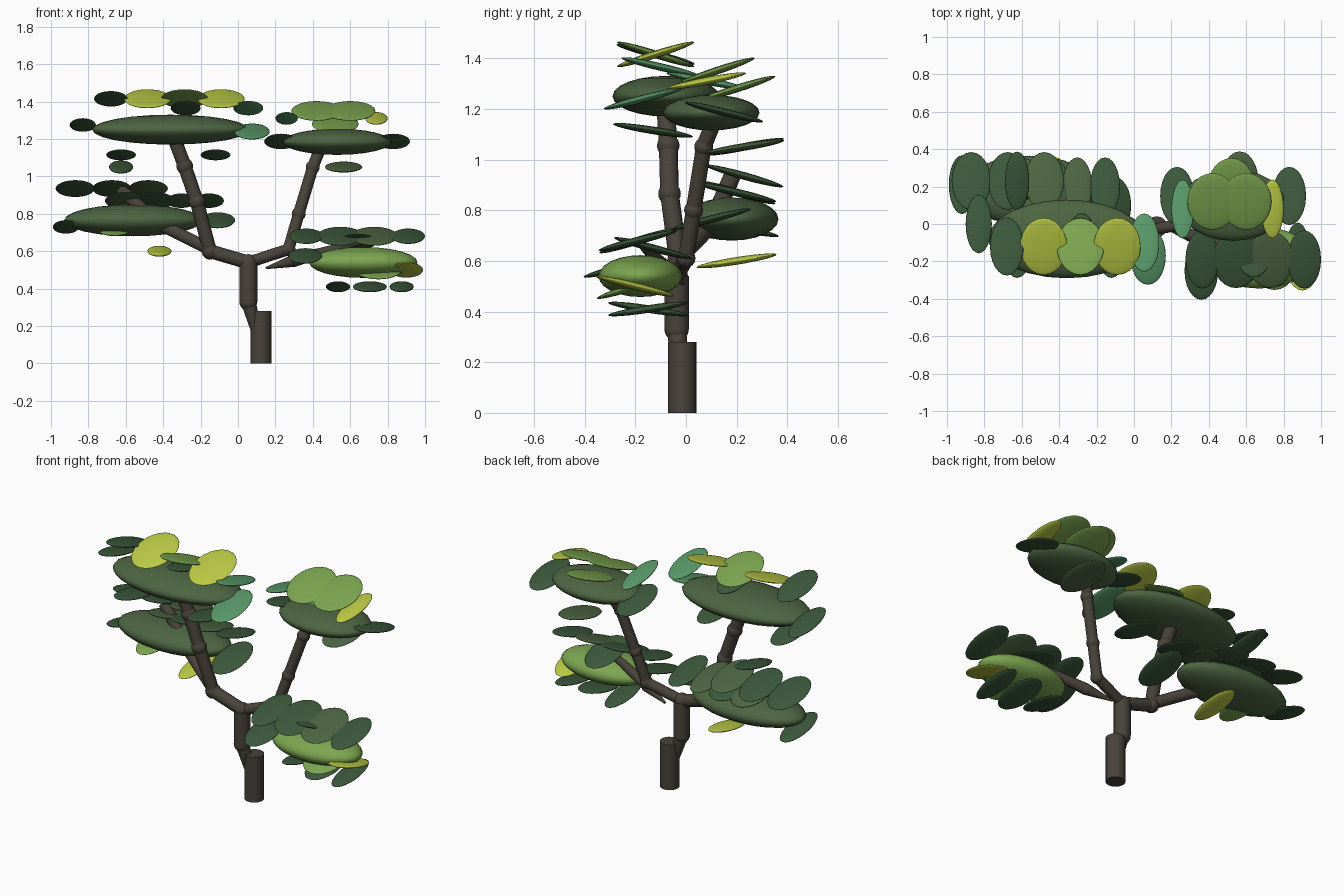
import bpy, math
from mathutils import Vector

COL = {
    "bark": (0.065, 0.055, 0.042), "dark": (0.045, 0.10, 0.045), "olive": (0.075, 0.13, 0.055),
    "green": (0.20, 0.38, 0.08), "yellow": (0.50, 0.60, 0.06), "teal": (0.10, 0.32, 0.14),
}
MATS = {}
for key, c in COL.items():
    MATS[key] = bpy.data.materials.new(key)
    MATS[key].diffuse_color = (*c, 1)


def finish(name, col):
    o = bpy.context.object
    o.name = name
    o.data.materials.append(MATS[col])
    bpy.ops.object.shade_smooth_by_angle()
    return o


def blob(name, loc, size, col, tilt=0):
    bpy.ops.mesh.primitive_uv_sphere_add(segments=24, ring_count=12, radius=0.5, location=loc)
    o = finish(name, col)
    o.scale = size
    o.rotation_euler.x = math.radians(tilt)


def rod(name, a, b, r1, r2):
    a, b = Vector(a), Vector(b)
    d = b - a
    bpy.ops.mesh.primitive_cone_add(vertices=16, radius1=r1, radius2=r2, depth=d.length, location=(a + b) / 2)
    finish(name, "bark").rotation_euler = d.to_track_quat('Z', 'Y').to_euler()


def limb(name, r, pts, joint=2.4):
    """Chain of rods with a round joint at every bend."""
    for a, b in zip(pts, pts[1:]):
        rod(name, a, b, r, r)
        blob(name + "_joint", a, (r * joint,) * 3, "bark")


# trunk: stub, lean and upright neck
knee, fork = (0.055, -0.037, 0.33), (0.055, -0.037, 0.54)
rod("trunk_base", (0.122, -0.015, 0), (0.122, -0.015, 0.28), 0.056, 0.056)
rod("trunk_lean", (0.11, -0.02, 0.13), knee, 0.025, 0.04)
limb("trunk_neck", 0.048, [knee, fork], 2)

# branches
limb("left_branch", 0.037, [fork, (-0.15, -0.03, 0.6), (-0.22, -0.065, 0.865), (-0.285, -0.07, 1.055), (-0.34, -0.08, 1.2)])
limb("right_branch", 0.031, [fork, (0.27, 0, 0.61), (0.325, 0.03, 0.8), (0.4, 0.07, 1.05), (0.44, 0.11, 1.15)])
limb("low_left_branch", 0.034, [(-0.15, -0.03, 0.61), (-0.42, 0.1, 0.745), (-0.63, 0.18, 0.93)], 2)
rod("low_right_branch", (0.15, -0.01, 0.51), (0.3, -0.06, 0.55), 0.006, 0.034)
rod("low_right_branch", (0.3, -0.06, 0.55), (0.72, -0.18, 0.67), 0.034, 0.015)

# foliage: each pad has a centre, a size and rows of leaf discs.
# A row is spread evenly over x0..x1 at y, z with leaf width w.
# The sign is the tilt direction, a trailing ! marks a wide leaf.
PADS = {
    "upper_left": ((-0.36, -0.08, 1.25), (0.84, 0.42, 0.16), "olive", [
        (-0.68, -0.09, -0.12, 1.415, 0.18, "-dark +yellow! -green! +yellow!"),
        (-0.28, 0.055, -0.1, 1.365, 0.16, "-dark -teal"),
        (-0.83, -0.83, 0.0, 1.275, 0.14, "-dark"),
        (0.075, 0.075, -0.17, 1.24, 0.19, "+teal"),
        (-0.625, -0.12, -0.13, 1.115, 0.16, "-dark -dark")]),
    "upper_right": ((0.53, 0.1, 1.185), (0.58, 0.38, 0.14), "olive", [
        (0.42, 0.6, 0.12, 1.35, 0.27, "+green +green"),
        (0.26, 0.74, 0.08, 1.31, 0.12, "-teal +yellow"),
        (0.52, 0.52, 0.2, 1.28, 0.25, "+green"),
        (0.23, 0.83, 0.15, 1.187, 0.18, "-dark -dark"),
        (0.565, 0.565, 0.23, 1.05, 0.2, "+olive")]),
    "lower_left": ((-0.56, 0.18, 0.765), (0.74, 0.37, 0.17), "olive", [
        (-0.625, -0.625, 0.23, 1.05, 0.13, "+dark"),
        (-0.87, -0.48, 0.23, 0.935, 0.21, "-dark -dark -olive"),
        (-0.6, -0.155, 0.2, 0.87, 0.16, "-olive! -dark! -olive -dark"),
        (-0.92, -0.92, 0.21, 0.73, 0.14, "-dark"),
        (-0.11, -0.11, 0.1, 0.765, 0.19, "+dark"),
        (-0.66, -0.66, 0.14, 0.71, 0.17, "+green"),
        (-0.42, -0.42, 0.2, 0.6, 0.13, "+yellow")]),
    "lower_right": ((0.67, -0.18, 0.54), (0.58, 0.33, 0.165), "green", [
        (0.365, 0.91, -0.19, 0.68, 0.18, "+dark +dark! +olive! +dark"),
        (0.64, 0.64, -0.13, 0.65, 0.2, "-dark"),
        (0.36, 0.36, -0.25, 0.575, 0.18, "+dark"),
        (0.75, 0.9, -0.2, 0.5, 0.18, "+green! -yellow"),
        (0.535, 0.875, -0.15, 0.41, 0.13, "-dark +dark! +dark")]),
}
for name, (centre, size, col, rows) in PADS.items():
    blob(name + "_pad", centre, size, col)
    for x0, x1, y, z, w, leaves in rows:
        leaves = leaves.split()
        for i, leaf in enumerate(leaves):
            x = x0 + (x1 - x0) * i / max(1, len(leaves) - 1)
            width = w * (1.4 if leaf.endswith("!") else 1)
            # wider leaves tilt more; those under the pad lie flatter
            tilt = 50 * width + 5 if z > centre[2] - 0.05 else 9
            blob(name + "_leaf", (x, y, z), (width, 0.32, 0.03), leaf[1:].strip("!"),
                 -tilt if leaf[0] == "-" else tilt)
